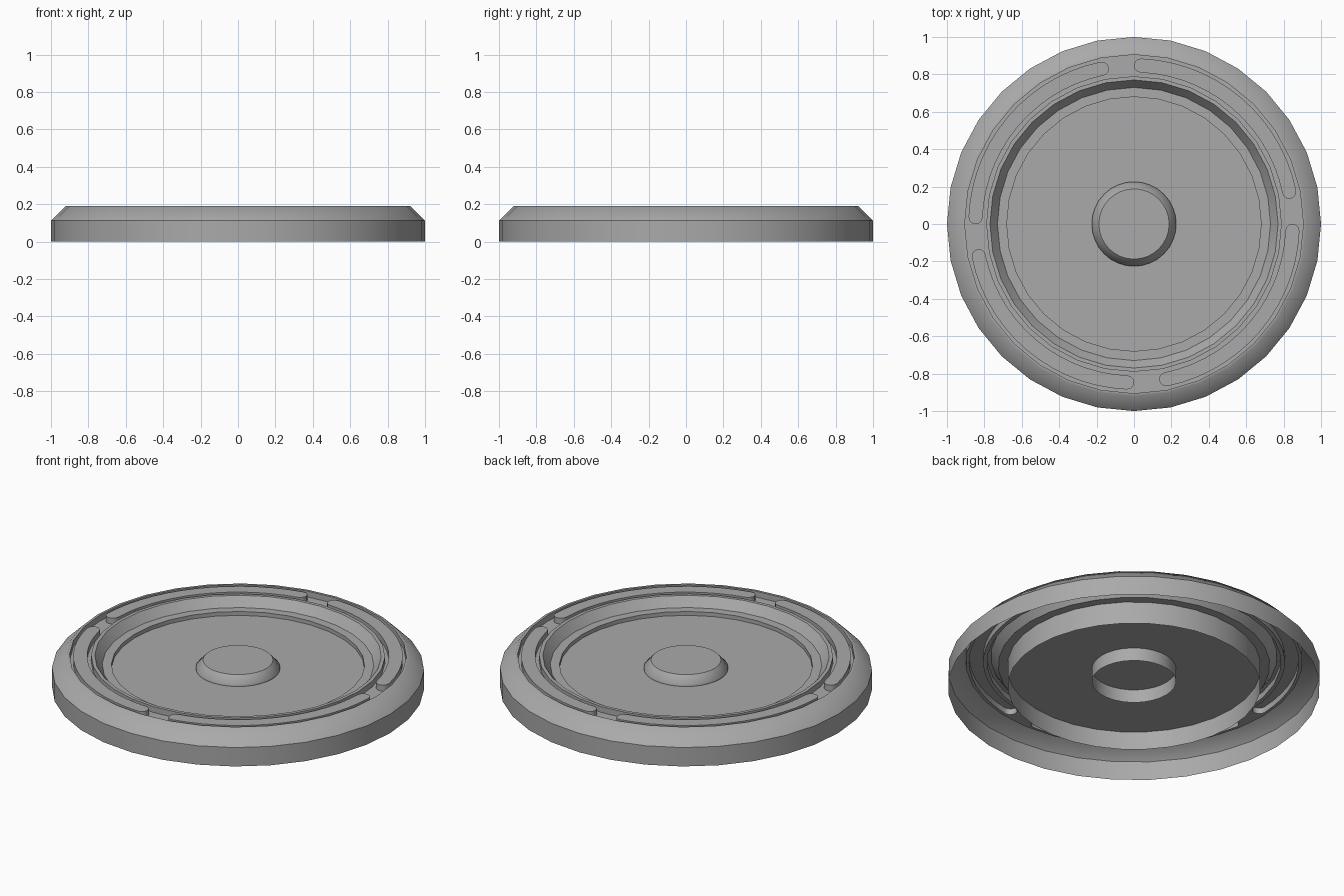
import bpy, bmesh
from math import cos, sin, pi, radians
from mathutils import Vector

cube = bpy.data.objects.get("Cube")
if cube:
    bpy.data.objects.remove(cube, do_unlink=True)

GRAY = (0.4, 0.4, 0.4, 1.0)
gray = bpy.data.materials.new("plain_gray")
gray.use_nodes = True
gray.diffuse_color = GRAY
gray.node_tree.nodes["Principled BSDF"].inputs["Base Color"].default_value = GRAY

TOP, GROOVE, STEP, FLOOR = 0.19, 0.155, 0.136, 0.113
OUTER, INNER = 0.905, 0.79          # groove radii
MID, HALF = 0.848, 0.0375           # raised arc centre line and half width


def finish(name, bm):
    mesh = bpy.data.meshes.new(name)
    bm.to_mesh(mesh)
    bm.free()
    mesh.materials.append(gray)
    obj = bpy.data.objects.new(name, mesh)
    bpy.context.collection.objects.link(obj)
    bpy.ops.object.select_all(action='DESELECT')
    obj.select_set(True)
    bpy.context.view_layer.objects.active = obj
    bpy.ops.object.shade_smooth_by_angle(angle=radians(45))
    return obj


def ring(bm, r, z, n):
    return [bm.verts.new((r * sin(2 * pi * i / n), -r * cos(2 * pi * i / n), z))
            for i in range(n)]


def bridge(bm, a, b):
    n = len(a)
    for i in range(n):
        j = (i + 1) % n
        bm.faces.new((a[i], a[j], b[j], b[i]))


def turned(name, profile, n=32, capped=False):
    """Open shell turned from (radius, height) pairs, optionally closed at the end."""
    bm = bmesh.new()
    rings = [ring(bm, r, z, n) for r, z in profile]
    for a, b in zip(rings, rings[1:]):
        bridge(bm, a, b)
    if capped:
        bm.faces.new(rings[-1])
    return finish(name, bm)


def loop_edges(bm, verts):
    return [bm.edges.new((verts[i - 1], verts[i])) for i in range(len(verts))]


def fill_flat(bm, edges):
    out = bmesh.ops.triangle_fill(bm, use_beauty=True, edges=edges, normal=(0, 0, 1))
    for f in out["geom"]:
        if isinstance(f, bmesh.types.BMFace):
            f.normal_update()
            if f.normal.z < 0:
                f.normal_flip()


def arc_outline(start, end, steps=14, cap=6):
    """Counter-clockwise outline of an arc with rounded ends."""
    span = [start + (end - start) * i / steps for i in range(steps + 1)]
    pts = [Vector(((MID + HALF) * cos(a), (MID + HALF) * sin(a))) for a in span]
    for a, turn, side in ((end, 0, 1), (start, pi, -1)):
        centre = Vector((MID * cos(a), MID * sin(a)))
        for k in range(1, cap):
            t = a + turn + pi * k / cap
            pts.append(centre + HALF * Vector((cos(t), sin(t))))
        if side == 1:
            pts += [Vector(((MID - HALF) * cos(b), (MID - HALF) * sin(b)))
                    for b in reversed(span)]
    return pts


# Outer rim with its bevelled shoulder
turned("outer_rim", [(1, 0), (1, 0.112), (0.92, TOP), (OUTER, TOP), (OUTER, GROOVE)])

# Groove floor, pierced by four hollow raised arcs
bm = bmesh.new()
floor_edges = loop_edges(bm, ring(bm, OUTER, GROOVE, 32))
floor_edges += loop_edges(bm, ring(bm, INNER, GROOVE, 32))
for q in range(4):
    turn = q * pi / 2
    outline = arc_outline(radians(11.7) + turn, radians(87.5) + turn)
    low = [bm.verts.new((p.x, p.y, GROOVE)) for p in outline]
    high = [bm.verts.new((p.x, p.y, TOP)) for p in outline]
    floor_edges += loop_edges(bm, low)
    top_edges = loop_edges(bm, high)
    bridge(bm, low, high)
    fill_flat(bm, top_edges)
fill_flat(bm, floor_edges)
finish("groove_with_raised_arcs", bm)

# Inner rib, sloping down to the step around the dish
turned("inner_rib", [(INNER, GROOVE), (INNER, TOP), (0.77, TOP), (0.73, STEP), (0.68, STEP)])

# Dish floor and the skirt wall that hangs below it
turned("dish_floor", [(0.68, FLOOR), (0.226, FLOOR)], capped=True)
turned("dish_skirt", [(0.68, 0.005), (0.68, STEP)])

# Central boss with its short sleeve underneath
turned("centre_boss", [(0.226, FLOOR), (0.226, 0.124), (0.188, 0.166)], capped=True)
turned("centre_sleeve", [(0.226, 0.035), (0.226, FLOOR)])
